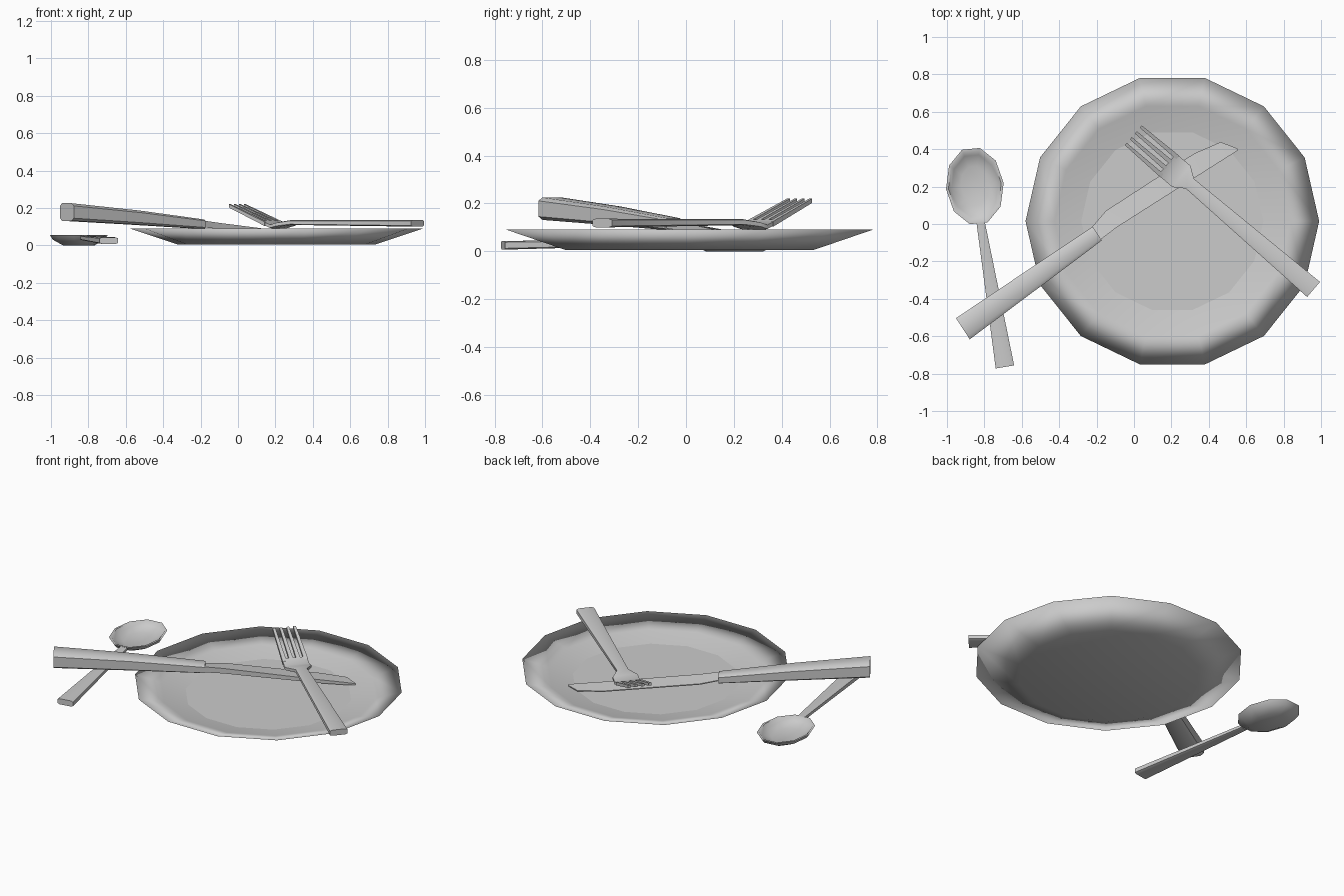
import bpy, math
from mathutils import Matrix, Vector

if "Cube" in bpy.data.objects:
    bpy.data.objects.remove(bpy.data.objects["Cube"])

grey = bpy.data.materials.new("plain grey")
grey.diffuse_color = (0.6, 0.6, 0.6, 1)
grey.use_nodes = True
grey.node_tree.nodes["Principled BSDF"].inputs["Base Color"].default_value = grey.diffuse_color


def make(name, verts, faces, angle=40, matrix=None):
    me = bpy.data.meshes.new(name)
    me.from_pydata([tuple(v) for v in verts], [], faces)
    if matrix:
        me.transform(matrix)
    me.materials.append(grey)
    ob = bpy.data.objects.new(name, me)
    bpy.context.collection.objects.link(ob)
    bpy.ops.object.select_all(action='DESELECT')
    ob.select_set(True)
    bpy.context.view_layer.objects.active = ob
    bpy.ops.object.mode_set(mode='EDIT')
    bpy.ops.mesh.select_all(action='SELECT')
    bpy.ops.mesh.normals_make_consistent(inside=False)
    bpy.ops.object.mode_set(mode='OBJECT')
    bpy.ops.object.shade_smooth_by_angle(angle=math.radians(angle))
    return ob


def loft(name, rings, angle=40, matrix=None):
    """Skin a list of equal-length rings and cap both ends."""
    n = len(rings[0])
    verts = [v for r in rings for v in r]
    faces = [(i * n + j, i * n + (j + 1) % n, (i + 1) * n + (j + 1) % n, (i + 1) * n + j)
             for i in range(len(rings) - 1) for j in range(n)]
    faces += [tuple(range(n))[::-1], tuple(range(len(verts) - n, len(verts)))]
    return make(name, verts, faces, angle, matrix)


def oval(rx, ry, z, n, turn=0.0):
    return [(rx * math.cos(turn + math.tau * i / n), ry * math.sin(turn + math.tau * i / n), z)
            for i in range(n)]


def bar(x, y, z, w, h, c=0.3):
    """Chamfered rectangular section across the local x axis."""
    a, b = w / 2, h / 2
    p, q = a * (1 - c), b * (1 - c)
    return [(x, y + u, z + v) for u, v in
            [(a, -q), (a, q), (p, b), (-p, b), (-a, q), (-a, -q), (-p, -b), (p, -b)]]


def box(x, y, z, w, h):
    return [(x, y + u * w / 2, z + v * h / 2) for u, v in [(1, -1), (1, 1), (-1, 1), (-1, -1)]]


def place(x, y, dx, dy):
    return Matrix.Translation((x, y, 0)) @ Matrix.Rotation(math.atan2(dy, dx), 4, 'Z')


# Plate: thin fourteen-sided dish with a knife-thin rim
plate_profile = [(0.53, 0.005), (0.785, 0.09), (0.63, 0.047), (0.487, 0.02)]
plate = loft("plate", [oval(r, r, z, 14) for r, z in plate_profile], 180,
             Matrix.Translation((0.205, 0.015, 0)))
for e in plate.data.edges:  # crisp border around the flat floor
    if all(v >= 42 for v in e.vertices):
        e.use_edge_sharp = True

# Knife: handle propped on the rim, blade sloping down to the floor
knife = place(-0.915, -0.56, 1.47, 0.96)
loft("knife_handle", [bar(0.0, 0.0, 0.178, 0.135, 0.094),
                      bar(0.45, 0.017, 0.148, 0.112, 0.076),
                      bar(0.88, 0.033, 0.113, 0.088, 0.05)], 50, knife)


def blade(x, back, edge, z, t):
    return [(x, back, z - t / 2), (x, back, z + t / 2), (x, edge, z + 0.003), (x, edge, z - 0.003)]


loft("knife_blade", [blade(0.86, -0.005, 0.073, 0.115, 0.036),
                     blade(0.985, 0.004, 0.11, 0.103, 0.032),
                     blade(1.55, -0.003, 0.108, 0.047, 0.022),
                     blade(1.70, -0.005, 0.082, 0.036, 0.016),
                     blade(1.755, -0.006, 0.006, 0.033, 0.008)], 40, knife)

# Fork: level handle, dipped head and four raised tines
fork = place(0.96, -0.35, -0.76, 0.65)
loft("fork_handle", [bar(0.0, 0, 0.118, 0.106, 0.036),
                     bar(0.87, 0, 0.122, 0.068, 0.026),
                     bar(0.93, 0, 0.112, 0.150, 0.024),
                     bar(0.975, 0, 0.102, 0.150, 0.024),
                     bar(1.03, 0, 0.121, 0.148, 0.022)], 40, fork)
for i in range(4):
    y = (i - 1.5) * 0.041
    loft("fork_tine_%d" % (i + 1), [box(1.01, y * 1.04, 0.114, 0.025, 0.022),
                                    box(1.268, y, 0.211, 0.016, 0.018)], 30, fork)

# Spoon: ten-sided hollow bowl and a flared handle
spoon = place(-0.82, 0.0, 0.775, 0.13)
bowl_at = Matrix.Translation((-0.851, 0.203, 0)) @ Matrix.Rotation(math.radians(6), 4, 'Z')
bowl = [(0.085, 0.125, 0.0), (0.14, 0.19, 0.03), (0.155, 0.21, 0.054),
        (0.142, 0.196, 0.054), (0.125, 0.172, 0.034), (0.075, 0.11, 0.014)]
loft("spoon_bowl", [oval(rx, ry, z, 10) for rx, ry, z in bowl], 50, bowl_at)
loft("spoon_handle", [bar(-0.01, 0, 0.04, 0.044, 0.024),
                      bar(0.785, 0, 0.025, 0.1, 0.036)], 50,
     place(-0.82, 0.01, 0.13, -0.775))
